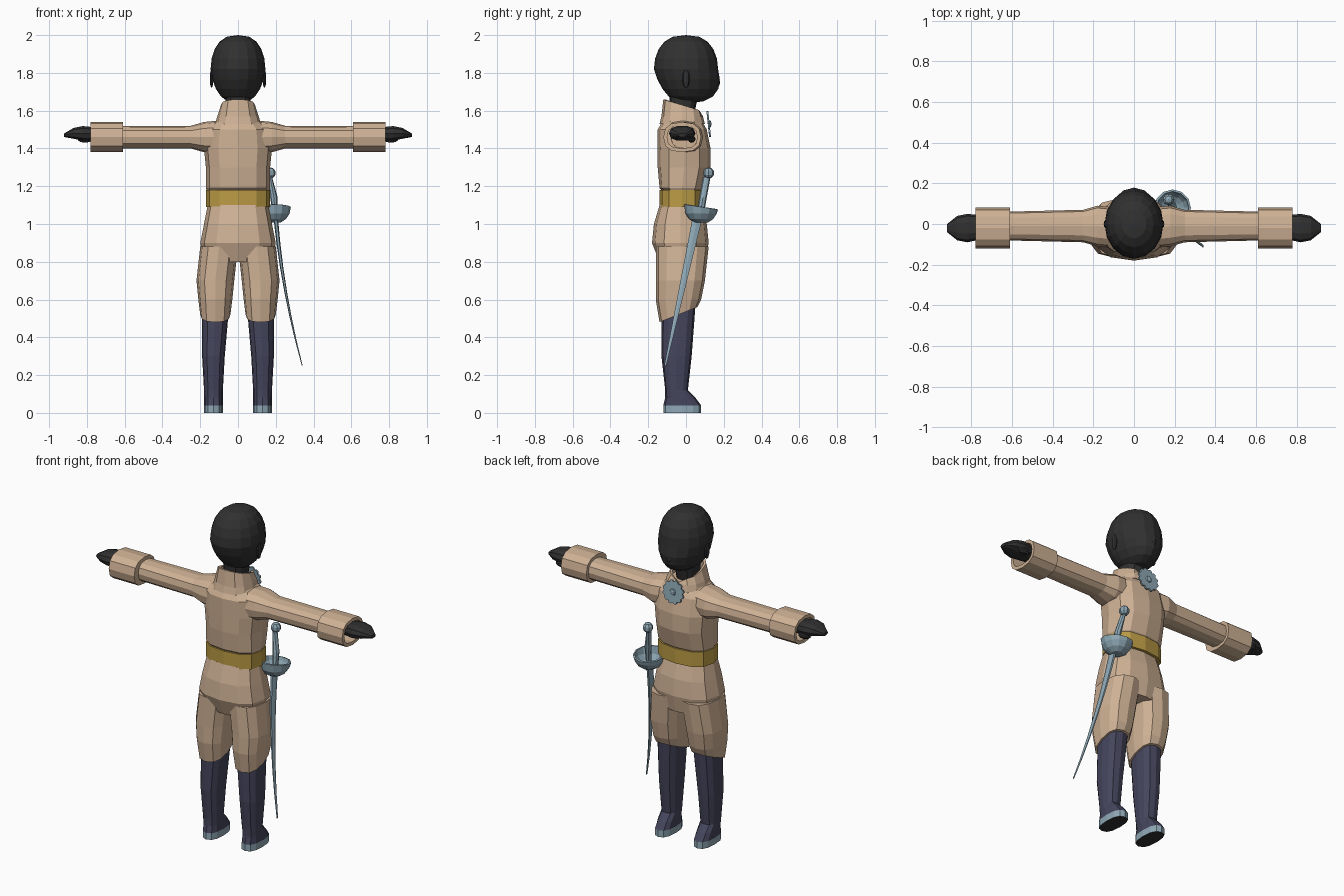
import bpy
import bmesh
import math
from mathutils import Vector

cube = bpy.data.objects.get("Cube")
if cube:
    bpy.data.objects.remove(cube, do_unlink=True)


def material(name, *rgb):
    mat = bpy.data.materials.new(name)
    mat.use_nodes = True
    mat.diffuse_color = (*rgb, 1)
    shader = mat.node_tree.nodes["Principled BSDF"]
    shader.inputs["Base Color"].default_value = (*rgb, 1)
    shader.inputs["Roughness"].default_value = .8
    return mat


TAN = material("tan cloth", .62, .44, .3)
BLACK = material("black", .03, .03, .03)
NAVY = material("navy leather", .06, .06, .11)
GOLD = material("gold sash", .5, .33, .06)
STEEL = material("blue grey steel", .27, .39, .46)


def finish(name, bm, mat, mirrored=False, thickness=None):
    """Turn a bmesh into an object, with an optional wall thickness and mirror image."""
    bmesh.ops.recalc_face_normals(bm, faces=bm.faces)
    mesh = bpy.data.meshes.new(name)
    bm.to_mesh(mesh)
    bm.free()
    mesh.materials.append(mat)
    part = bpy.data.objects.new(name, mesh)
    bpy.context.collection.objects.link(part)
    if thickness:
        wall = part.modifiers.new("wall", "SOLIDIFY")
        wall.thickness = thickness
    if mirrored:
        part.modifiers.new("mirror", "MIRROR")
    return part


def rounded(value, boxiness):
    return math.copysign(abs(value) ** boxiness, value)


def loft(name, mat, rings, sides=12, along_x=False, boxiness=.8, tilt=0, **options):
    """Skin rings of (position, centre a, centre b, radius a, radius b).
    The last ring is tilted, and left open when the part has a wall thickness."""
    bm = bmesh.new()
    loops = []
    for t, a, b, radius_a, radius_b in rings:
        slope = tilt if len(loops) == len(rings) - 1 else 0
        loop = []
        for i in range(sides):
            angle = math.tau * i / sides
            u = radius_a * rounded(math.cos(angle), boxiness)
            v = radius_b * rounded(math.sin(angle), boxiness)
            height = t + slope * v
            position = (height, a + u, b + v) if along_x else (a + u, b + v, height)
            loop.append(bm.verts.new(position))
        loops.append(loop)
    for lower, upper in zip(loops, loops[1:]):
        for i in range(sides):
            bm.faces.new((lower[i - 1], lower[i], upper[i], upper[i - 1]))
    bm.faces.new(loops[0])
    if not options.get("thickness"):
        bm.faces.new(loops[-1])
    return finish(name, bm, mat, **options)


def ball(name, mat, centre, size, segments=8, shape=None, **options):
    """Ellipsoid, optionally reshaped by a rule while it is still a unit sphere."""
    bm = bmesh.new()
    bmesh.ops.create_uvsphere(bm, u_segments=segments, v_segments=segments * 2 // 3, radius=1)
    for vert in bm.verts:
        if shape:
            shape(vert.co)
        vert.co = Vector(centre) + vert.co * Vector(size)
    return finish(name, bm, mat, **options)


# Head: full skull, narrowing behind the jaw and pushed out at the chin
def skull(co):
    co.xy *= max(co.xy.length, .01) ** -.25
    below = max(-co.z, 0)
    co.x *= 1 - below / 10
    co.y *= 1 + below * (.3 if co.y > 0 else -.25)


ball("head", BLACK, (0, 0, 1.82), (.145, .17, .18), segments=16, shape=skull)
ball("nose", BLACK, (0, .16, 1.75), (.02, .02, .03))
ball("ears", BLACK, (.14, 0, 1.77), (.01, .02, .05), mirrored=True)
loft("neck", BLACK, [(1.57, 0, -.02, .06, .06), (1.7, 0, -.01, .07, .08)])

# Jacket body
loft("jacket", TAN, [
    (1.17, 0, -.02, .16, .1),
    (1.19, 0, -.02, .17, .12),
    (1.3, 0, -.01, .17, .14),
    (1.4, 0, -.01, .18, .14),
    (1.5, 0, -.02, .17, .13),
    (1.57, 0, -.02, .09, .09),
])

# Stand-up collar, lower in front, with a notch at the opening
collar = loft("collar", TAN, [
    (1.53, 0, -.02, .12, .12),
    (1.57, 0, -.02, .11, .11),
    (1.63, 0, -.02, .09, .1),
], tilt=-.3, thickness=.015)
for vert in collar.data.vertices:
    if vert.co.y > .06 and abs(vert.co.x) < .02 and vert.co.z > 1.58:
        vert.co.z -= .03

# Sleeves, turned-back cuffs and hands
loft("sleeves", TAN, [
    (.08, -.02, 1.46, .1, .09),
    (.18, -.01, 1.46, .1, .08),
    (.25, -.01, 1.46, .08, .06),
    (.65, -.01, 1.46, .07, .06),
], along_x=True, mirrored=True)
loft("cuffs", TAN, [(x, -.02, 1.46, .1, .08) for x in (.61, .78)],
     along_x=True, mirrored=True, thickness=.02)
loft("hands", BLACK, [
    (.64, -.01, 1.47, .04, .03),
    (.82, -.02, 1.48, .07, .04),
    (.87, -.02, 1.48, .06, .03),
    (.92, -.02, 1.47, .02, .01),
], sides=10, along_x=True, mirrored=True)
ball("thumbs", BLACK, (.81, .03, 1.45), (.04, .02, .02), mirrored=True)

# Sash and trousers
loft("sash", GOLD, [(z, 0, -.02, .17, .12) for z in (1.09, 1.18)])
loft("trouser_seat", TAN, [
    (1.1, 0, -.03, .16, .11),
    (1, 0, -.03, .18, .14),
    (.9, 0, -.03, .2, .15),
    (.8, 0, -.02, .18, .12),
])
loft("trouser_legs", TAN, [
    (.88, .1, -.02, .1, .14),
    (.7, .12, -.03, .1, .13),
    (.6, .12, -.04, .09, .12),
    (.52, .12, -.04, .08, .1),
], tilt=.4, mirrored=True)

# Tall boots, higher in front, on soles with a dark underside
loft("boots", NAVY, [
    (.04, .13, -.02, .05, .1),
    (.08, .13, -.03, .05, .08),
    (.12, .13, -.05, .05, .06),
    (.3, .13, -.05, .06, .08),
    (.53, .12, -.04, .07, .09),
], tilt=.4, mirrored=True)
soles = loft("soles", STEEL, [(z, .13, -.02, .05, .1) for z in (0, .04)], mirrored=True)
soles.data.materials.append(BLACK)
for face in soles.data.polygons:
    face.material_index = int(face.normal.z < -.5)


# Sabre: curved tapering blade, bowl guard, grip and pommel
def blade_ring(t):
    taper = 1 - .8 * t
    return (1.03 - .78 * t, .2 + .07 * (t + t * t), .06 - .17 * t, .012 * taper, .03 * taper)


def bowl_ring(angle):
    radius = .09 * math.sin(angle)
    return (1.09 - .09 * math.cos(angle), .19, .08, radius, radius)


loft("sabre_blade", STEEL, [blade_ring(i / 6) for i in range(7)], sides=6, boxiness=1)
loft("sabre_guard", STEEL, [bowl_ring(math.pi * i / 8) for i in range(1, 5)],
     boxiness=1, tilt=-.15, thickness=.01)
loft("sabre_grip", STEEL, [
    (1.02, .2, .07, .01, .02),
    (1.14, .19, .09, .02, .02),
    (1.25, .17, .11, .01, .02),
], sides=8, boxiness=1)
ball("sabre_pommel", STEEL, (.17, .12, 1.27), (.03, .03, .03))

# Scalloped rosette with a button on the breast
rosette = loft("rosette", STEEL, [(z, 0, 0, .07, .07) for z in (-.005, .005)],
               sides=36, boxiness=1)
for vert in rosette.data.vertices:
    if vert.index % 3 == 0:
        vert.co.xy *= .86
rosette.location = (0, .12, 1.53)
rosette.rotation_euler.x = math.radians(-84)
ball("rosette_button", STEEL, (0, .125, 1.53), (.02, .01, .02))
